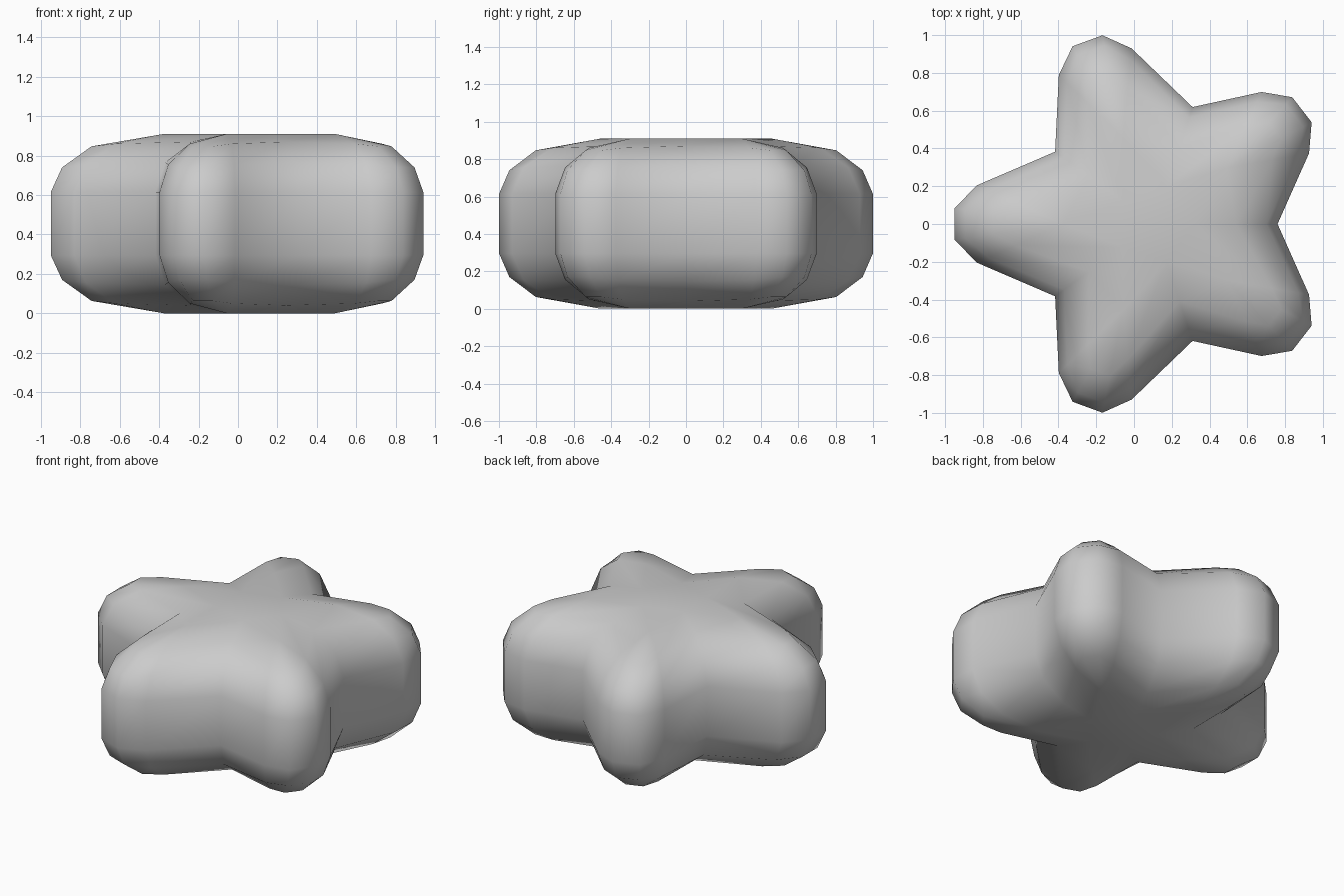
import bpy, bmesh
from math import sin, cos, radians

if "Cube" in bpy.data.objects:
    bpy.data.objects.remove(bpy.data.objects["Cube"])

CX, H = 0.109, 0.91           # star hub position, total height
# arms: direction, reach of blunt tip, reach of side shoulder
ARMS = [(37.8, 0.987, 0.876), (110.1, 1.033, 0.915), (180, 1.059, 0.94),
        (249.9, 1.033, 0.915), (322.2, 0.987, 0.876)]
VALLEYS = [72, 144, 216, 288, 360]
# rounded edge rows: spread and height for valley, shoulder and tip points
ROWS = [((0, 0), (0, 0), (0, 0)),
        ((0.5, 0.04), (0.55, 0.05), (0.64, 0.063)),
        ((0.866, 0.145), (0.87, 0.155), (0.9, 0.17)),
        ((1, 0.295), (1, 0.295), (1, 0.295))]


def place(angle, along, across, z):
    a = radians(angle)
    return (CX + along * cos(a) - across * sin(a),
            along * sin(a) + across * cos(a), z)


def ring(row, top):
    (sv, zv), (ss, zs), (st, zt) = row
    pts = []
    for (ang, tip, side), valley in zip(ARMS, VALLEYS):
        for reach, width, s, z in ((side, -0.205, ss, zs), (tip, -0.084, st, zt),
                                   (tip, 0.084, st, zt), (side, 0.205, ss, zs)):
            pts.append(place(ang, 0.485 + (reach - 0.485) * s, width * s,
                             H - z if top else z))
        pts.append(place(valley, 0.21 + 0.441 * sv, 0, H - zv if top else zv))
    return pts


# star body: stacked rings, bottom to top
bm = bmesh.new()
rings = [[bm.verts.new(p) for p in ring(r, False)] for r in ROWS]
rings += [[bm.verts.new(p) for p in ring(r, True)] for r in reversed(ROWS)]
n = len(rings[0])
for lo, hi in zip(rings, rings[1:]):
    for i in range(n):
        j = (i + 1) % n
        bm.faces.new((lo[i], lo[j], hi[j], hi[i]))
# flat caps
bm.faces.new(list(reversed(rings[0])))
bm.faces.new(rings[-1])
bmesh.ops.remove_doubles(bm, verts=bm.verts[:], dist=0.0005)
bmesh.ops.recalc_face_normals(bm, faces=bm.faces[:])
for f in bm.faces:
    f.smooth = True

mesh = bpy.data.meshes.new("star_body")
bm.to_mesh(mesh)
bm.free()
star = bpy.data.objects.new("star_body", mesh)
bpy.context.collection.objects.link(star)
